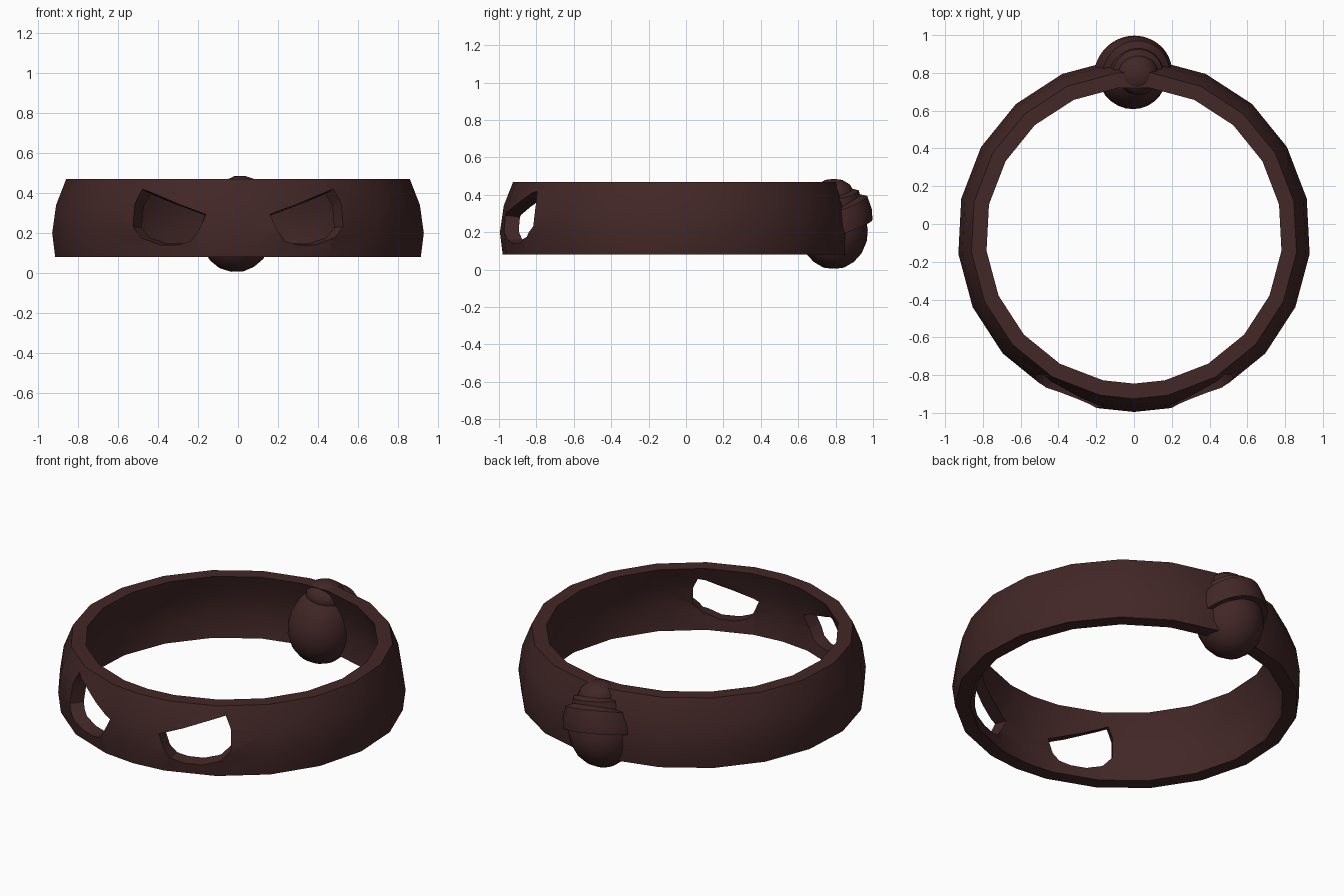
import bpy, bmesh
from math import sin, cos, asin, pi, radians
from mathutils import Matrix, Vector

if "Cube" in bpy.data.objects:
    bpy.data.objects.remove(bpy.data.objects["Cube"])

mat = bpy.data.materials.new("dark_maroon_cloth")
mat.diffuse_color = (0.055, 0.02, 0.02, 1)
mat.use_nodes = True
mat.node_tree.nodes["Principled BSDF"].inputs["Base Color"].default_value = mat.diffuse_color
CY = -0.06  # centre of the band in y


def make(name, verts, faces):
    me = bpy.data.meshes.new(name)
    me.from_pydata(verts, [], faces)
    bm = bmesh.new()
    bm.from_mesh(me)
    bmesh.ops.remove_doubles(bm, verts=bm.verts, dist=1e-5)
    bmesh.ops.recalc_face_normals(bm, faces=bm.faces)
    bm.to_mesh(me)
    bm.free()
    ob = bpy.data.objects.new(name, me)
    bpy.context.collection.objects.link(ob)
    me.materials.append(mat)
    return ob


def smooth(ob, deg=30):
    bpy.ops.object.select_all(action='DESELECT')
    ob.select_set(True)
    bpy.context.view_layer.objects.active = ob
    bpy.ops.object.shade_smooth_by_angle(angle=radians(deg))


def grid_faces(n, m, close_n, close_m):
    return [(i * m + j, i * m + (j + 1) % m,
             (i + 1) % n * m + (j + 1) % m, (i + 1) % n * m + j)
            for i in range(n if close_n else n - 1)
            for j in range(m if close_m else m - 1)]


# Head band: closed profile swept round mirrored angle steps
profile = [(0.92, 0.08), (0.935, 0.2), (0.915, 0.34), (0.865, 0.468),
           (0.785, 0.468), (0.835, 0.335), (0.855, 0.2), (0.84, 0.08)]
half = [12 + 18 * k for k in range(10)]
angles = [0] + half + [360 - a for a in reversed(half)]
verts = [(r * sin(radians(a)), CY - r * cos(radians(a)), z)
         for a in angles for r, z in profile]
band = make("head_band", verts, grid_faces(len(angles), len(profile), True, True))

# Eye holes: outline extruded towards the band's axis, one per side
outline = [(0.50, 0.43), (0.16, 0.29), (0.195, 0.21), (0.235, 0.16), (0.30, 0.14),
           (0.39, 0.14), (0.48, 0.175), (0.525, 0.23), (0.525, 0.35)]
for side in (-1, 1):
    verts = []
    for r in (0.72, 1.1):
        for x, z in outline:
            a = side * asin(x / 0.92)
            verts.append((r * sin(a), CY - r * cos(a), z + (r - 0.91) * (z - 0.2) * 1.5))
    n = len(outline)
    faces = grid_faces(2, n, False, True) + [tuple(range(n)), tuple(range(n, 2 * n))]
    cutter = make("eye_cutter", verts, faces)
    cutter.hide_render = True
    mod = band.modifiers.new("eye_hole", 'BOOLEAN')
    mod.operation = 'DIFFERENCE'
    mod.solver = 'EXACT'
    mod.object = cutter
    bpy.context.view_layer.objects.active = band
    bpy.ops.object.modifier_apply(modifier=mod.name)
    bpy.data.objects.remove(cutter)
smooth(band)

# Knot parts share a slightly leaning axis at the back
lean = Matrix.Translation((-0.035, 0.79, 0.005)) @ Matrix.Rotation(radians(8), 4, 'Y')


def lathe(name, prof, closed, a0=0, a1=360, rise=0, n=28):
    full = a1 - a0 == 360
    count = n if full else n + 1
    verts = []
    for i in range(count):
        a = radians(a0 + (a1 - a0) * i / n)
        verts += [lean @ Vector((r * cos(a), r * sin(a), z + rise * sin(a))) for r, z in prof]
    m = len(prof)
    faces = grid_faces(count, m, full, closed)
    if not full:
        faces += [tuple(range(m)), tuple(range((count - 1) * m, count * m))]
    ob = make(name, verts, faces)
    smooth(ob, 35)
    return ob


# Egg-shaped knot with a rounded knob on top
lathe("knot_body", [(0, 0), (0.06, 0.01), (0.11, 0.04), (0.15, 0.085), (0.177, 0.15),
                    (0.182, 0.21), (0.172, 0.27), (0.147, 0.335), (0.115, 0.385),
                    (0.09, 0.41)], False)
lathe("knot_knob", [(0.09, 0.36), (0.106, 0.385), (0.106, 0.42), (0.088, 0.452),
                    (0.05, 0.476), (0, 0.485)], False)
# Wrap over the outer half of the knot, and a narrow one above it
lathe("knot_wrap", [(0.17, 0.195), (0.207, 0.2), (0.204, 0.255), (0.18, 0.325),
                    (0.14, 0.335)], True, -5, 185, 0.065)
lathe("upper_wrap", [(0.10, 0.34), (0.145, 0.34), (0.135, 0.39), (0.10, 0.40)],
      True, 0, 180, 0.03)
